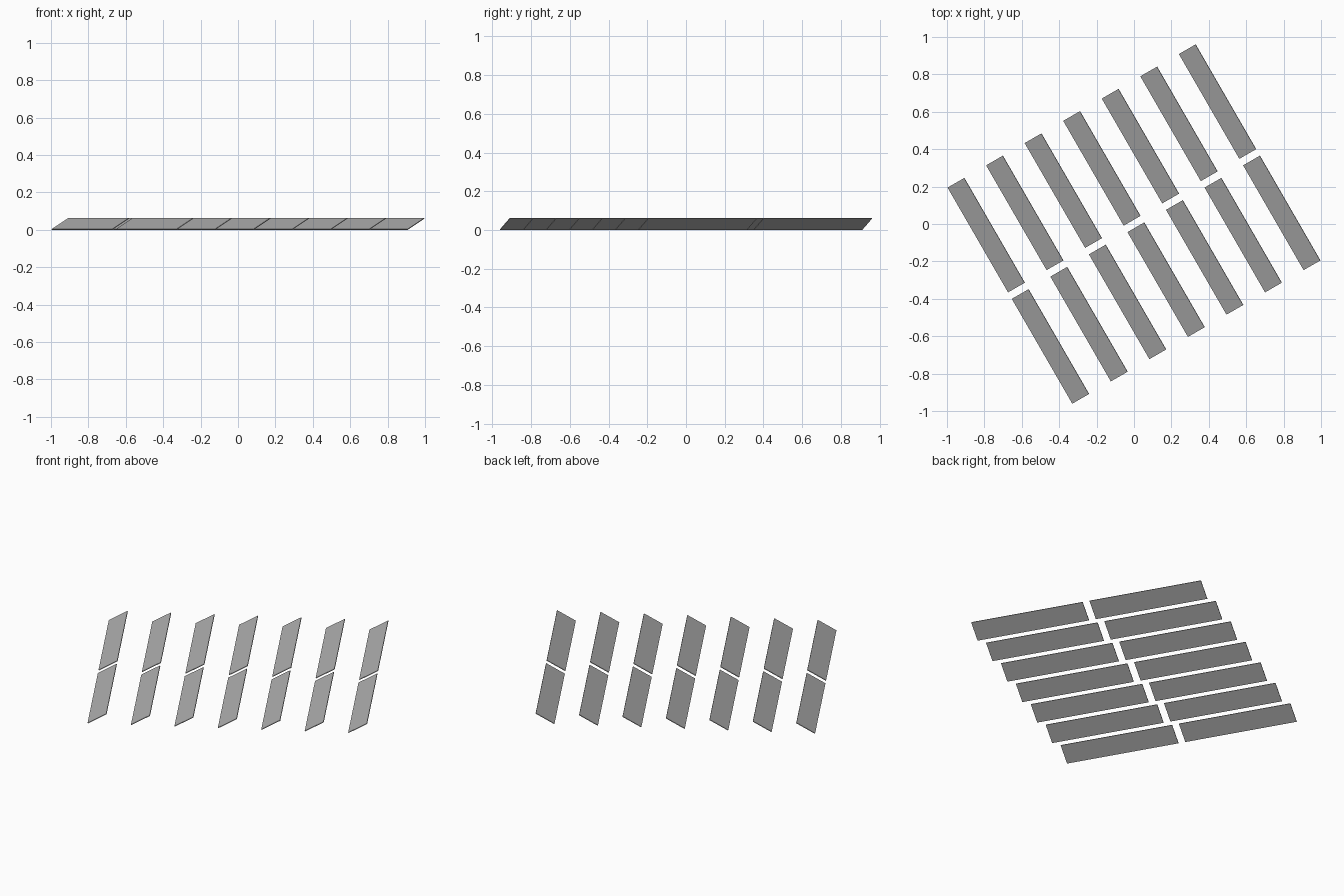
import bpy
import math
from mathutils import Matrix, Vector

cube = bpy.data.objects.get("Cube")
if cube:
    bpy.data.objects.remove(cube, do_unlink=True)

# Panel and array dimensions
WIDTH, LENGTH, THICK = 0.118, 0.647, 0.004
COLUMNS, PITCH, GAP = 7, 0.238, 0.04
TILT = math.radians(30)      # slope of each panel
HEADING = math.radians(30)   # turn of the whole array

grey = bpy.data.materials.new("panel grey")
grey.use_nodes = True
colour = (0.42, 0.42, 0.42, 1)
grey.diffuse_color = colour
grey.node_tree.nodes["Principled BSDF"].inputs["Base Color"].default_value = colour

turn = Matrix.Rotation(HEADING, 4, "Z")
lift = (WIDTH * math.sin(TILT) + THICK * math.cos(TILT)) / 2


def add_panel(name, across, along):
    """Thin slab, low on its left edge and high on its right."""
    bpy.ops.mesh.primitive_cube_add(size=1)
    panel = bpy.context.object
    panel.name = name
    panel.data.transform(Matrix.Diagonal((WIDTH, LENGTH, THICK, 1)))
    panel.data.materials.append(grey)
    place = Matrix.Translation(Vector((across, along, lift)))
    panel.matrix_world = turn @ place @ Matrix.Rotation(-TILT, 4, "Y")


# Two rows of parallel tilted panels
for row, side in (("front", -1), ("back", 1)):
    for i in range(COLUMNS):
        add_panel(f"{row}_panel_{i + 1}",
                  (i - (COLUMNS - 1) / 2) * PITCH,
                  side * (LENGTH + GAP) / 2)
